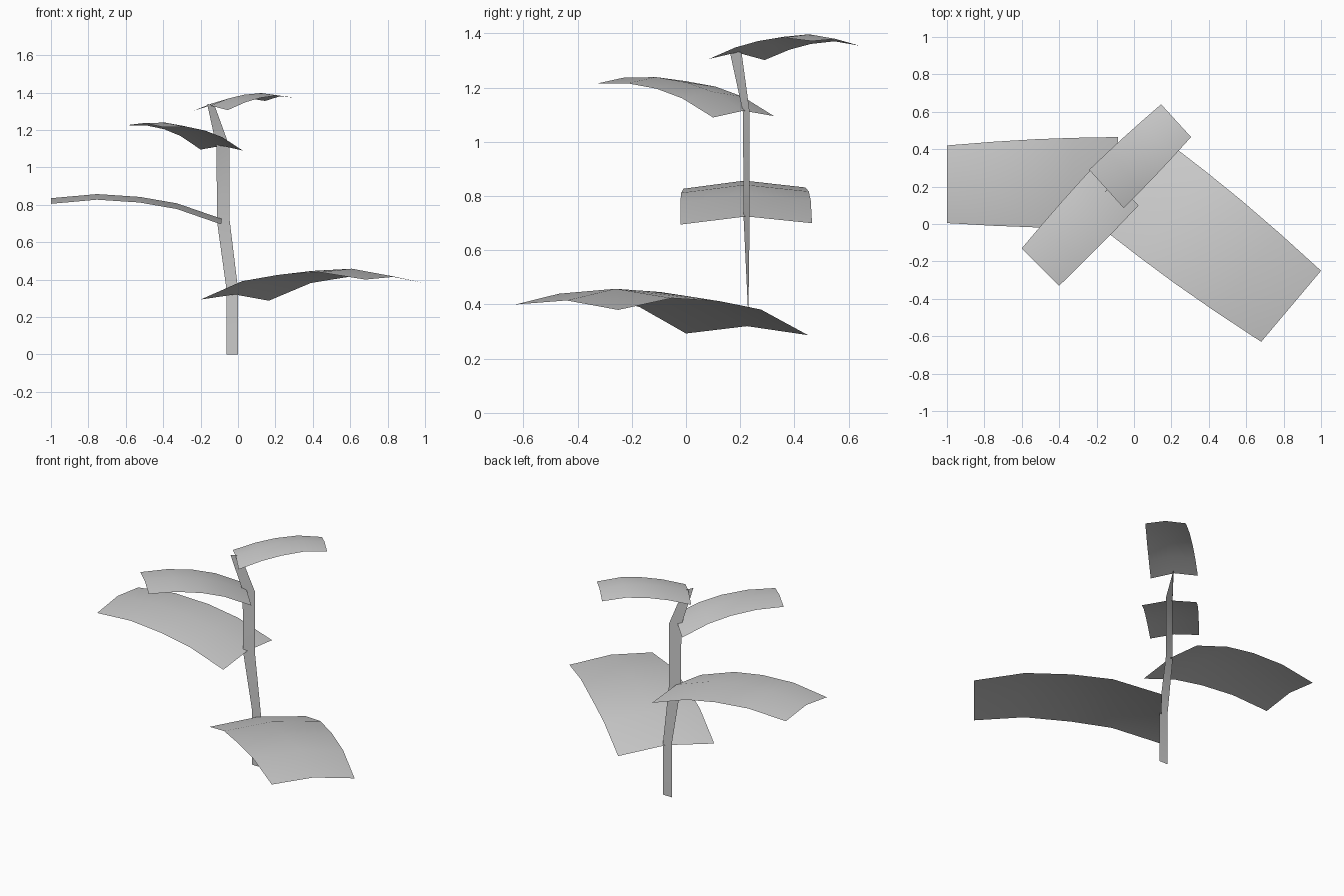
import bpy
import bmesh
import math
from mathutils import Vector

cube = bpy.data.objects.get("Cube")
if cube:
    bpy.data.objects.remove(cube, do_unlink=True)

# One grey for the whole plant
GREY = (0.6, 0.6, 0.6, 1.0)
grey = bpy.data.materials.new("plain grey")
grey.use_nodes = True
grey.diffuse_color = GREY
grey.node_tree.nodes["Principled BSDF"].inputs["Base Color"].default_value = GREY


def sheet(name, rows):
    """Single-sided surface through rows of points, each row left to right."""
    bm = bmesh.new()
    grid = [[bm.verts.new(p) for p in row] for row in rows]
    for low, high in zip(grid, grid[1:]):
        for i in range(len(low) - 1):
            bm.faces.new((low[i], low[i + 1], high[i + 1], high[i]))
    mesh = bpy.data.meshes.new(name)
    bm.to_mesh(mesh)
    bm.free()
    mesh.materials.append(grey)
    obj = bpy.data.objects.new(name, mesh)
    bpy.context.collection.objects.link(obj)
    bpy.ops.object.select_all(action='DESELECT')
    obj.select_set(True)
    bpy.context.view_layer.objects.active = obj
    bpy.ops.object.shade_smooth_by_angle(angle=math.radians(40))
    return obj


STATIONS = (0.0, 0.26, 0.48, 0.73, 1.0)


def leaf(name, base, tip, ridge, bulge=0.0):
    """Arched leaf with a raised midrib.
    base, tip: left and right corners; ridge: midrib height at each station."""
    bl, br, tl, tr = (Vector(p) for p in (*base, *tip))
    rows = []
    for t, z in zip(STATIONS, ridge):
        left, right = bl.lerp(tl, t), br.lerp(tr, t)
        # Edges hang below the midrib by an amount blended from base to tip
        left.z = z - (1 - t) * (ridge[0] - bl.z) - t * (ridge[-1] - tl.z)
        right.z = z - (1 - t) * (ridge[0] - br.z) - t * (ridge[-1] - tr.z)
        mid = (left + right) / 2
        mid.z = z
        # Slight widening between base and tip
        out = Vector((left.x - right.x, left.y - right.y, 0)).normalized()
        out *= bulge * math.sin(math.pi * t)
        rows.append((left + out, mid, right - out))
    return sheet(name, rows)


# Flat stem ribbon that bends and twists towards the top
sheet("stem", [
    ((-0.062, 0.23, 0.0), (0.0, 0.23, 0.0)),
    ((-0.062, 0.23, 0.35), (0.0, 0.23, 0.35)),
    ((-0.112, 0.213, 0.71), (-0.045, 0.235, 0.72)),
    ((-0.115, 0.21, 1.11), (-0.045, 0.235, 1.11)),
    ((-0.165, 0.16, 1.34), (-0.125, 0.205, 1.33)),
])

# Leaves from the bottom up
leaf("lower_leaf",
     [(0.165, 0.45, 0.287), (-0.20, 0.0, 0.293)],
     [(1.0, -0.25, 0.38), (0.68, -0.63, 0.40)],
     (0.32, 0.415, 0.446, 0.458, 0.415), 0.015)
leaf("right_leaf",
     [(-0.09, -0.02, 0.695), (-0.085, 0.465, 0.70)],
     [(-1.0, 0.005, 0.805), (-1.0, 0.42, 0.81)],
     (0.725, 0.807, 0.842, 0.857, 0.835), 0.01)
leaf("upper_leaf",
     [(0.025, 0.10, 1.09), (-0.20, 0.325, 1.095)],
     [(-0.40, -0.33, 1.215), (-0.60, -0.13, 1.225)],
     (1.115, 1.185, 1.22, 1.239, 1.237), 0.004)
leaf("top_leaf",
     [(-0.24, 0.29, 1.302), (-0.055, 0.085, 1.306)],
     [(0.145, 0.64, 1.355), (0.305, 0.465, 1.372)],
     (1.33, 1.368, 1.388, 1.397, 1.38), 0.004)
